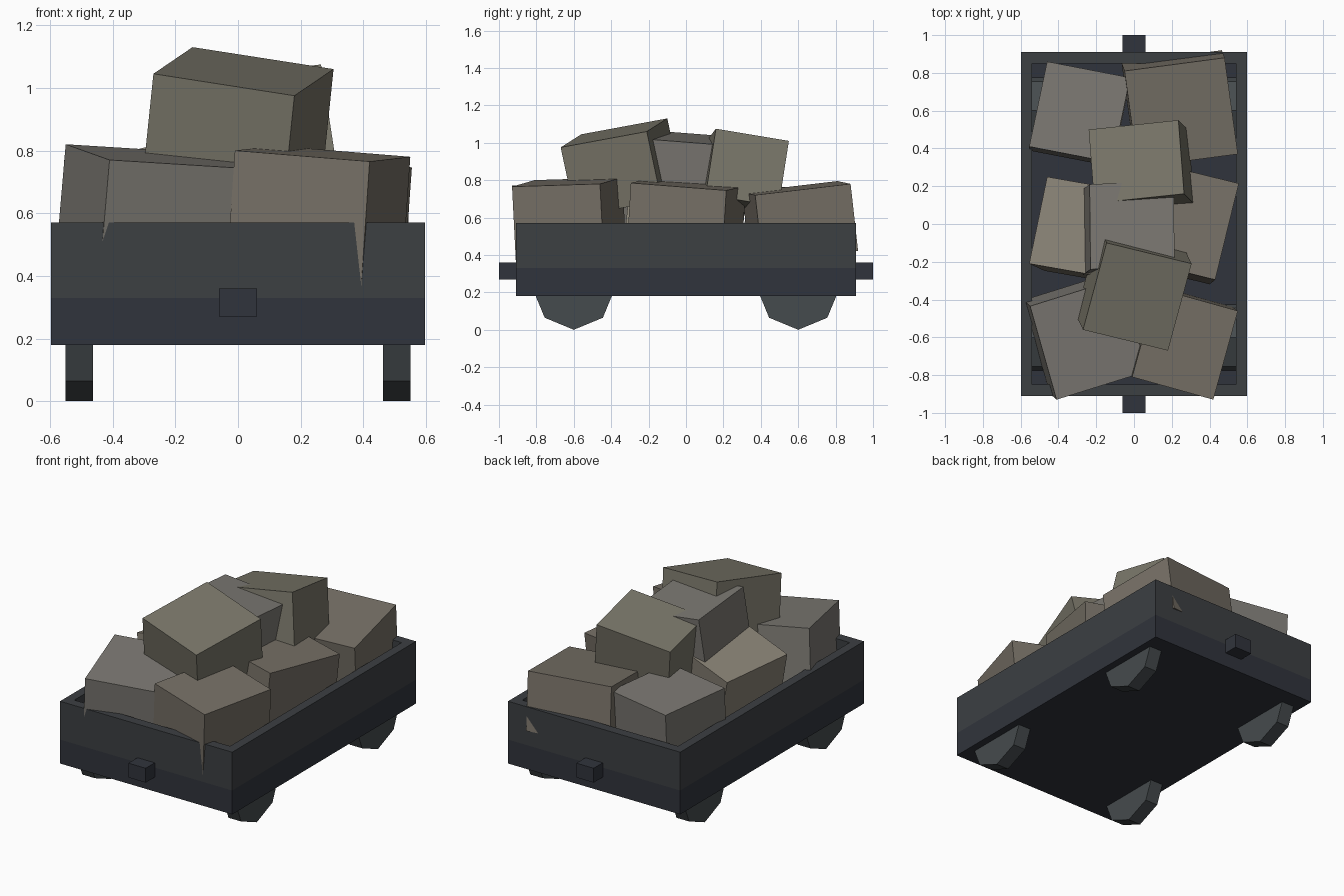
import bpy, bmesh, math
from mathutils import Vector, Matrix

if "Cube" in bpy.data.objects:
    bpy.data.objects.remove(bpy.data.objects["Cube"])


def material(name, rgb):
    m = bpy.data.materials.new(name)
    m.diffuse_color = (*rgb, 1)
    m.use_nodes = True
    m.node_tree.nodes["Principled BSDF"].inputs["Base Color"].default_value = m.diffuse_color
    return m


WALL = material("dark_steel", (0.045, 0.05, 0.055))
BASE = material("blue_steel", (0.03, 0.034, 0.045))
WHEEL = material("wheel_steel", (0.06, 0.07, 0.075))
ROCKS = [material("rock_warm", (0.185, 0.165, 0.135)),
         material("rock_grey", (0.2, 0.19, 0.17)),
         material("rock_olive", (0.19, 0.18, 0.14)),
         material("rock_pale", (0.25, 0.225, 0.18))]


def finish(name, bm, mat):
    bmesh.ops.recalc_face_normals(bm, faces=bm.faces)
    me = bpy.data.meshes.new(name)
    bm.to_mesh(me)
    bm.free()
    me.materials.append(mat)
    ob = bpy.data.objects.new(name, me)
    bpy.context.collection.objects.link(ob)
    return ob


def box(name, lo, hi, mat):
    bm = bmesh.new()
    lo, hi = Vector(lo), Vector(hi)
    bmesh.ops.create_cube(bm, size=1, matrix=Matrix.Translation((lo + hi) / 2)
                          @ Matrix.Diagonal((*(hi - lo), 1)))
    return finish(name, bm, mat)


def rock(name, corner, a, b, height, mat):
    """Tilted block from three top corners, extended down along its normal."""
    p, a, b = Vector(corner), Vector(a), Vector(b)
    n = (a - p).cross(b - p).normalized()
    n *= math.copysign(height, n.z)
    top = [p, a, a + b - p, b]
    bm = bmesh.new()
    face = bm.faces.new([bm.verts.new(v) for v in top])
    ext = bmesh.ops.extrude_face_region(bm, geom=[face], use_keep_orig=True)
    for v in ext["geom"]:
        if isinstance(v, bmesh.types.BMVert):
            v.co -= n
    return finish(name, bm, mat)


# Chassis slab, also the floor of the tub
box("chassis", (-0.597, -0.91, 0.18), (0.597, 0.91, 0.33), BASE)

# Tub walls
for s, side in ((-1, "left"), (1, "right")):
    x = sorted((s * 0.54, s * 0.597))
    box(f"{side}_wall", (x[0], -0.91, 0.33), (x[1], 0.91, 0.57), WALL)
for s, end in ((-1, "front"), (1, "back")):
    y = sorted((s * 0.85, s * 0.91))
    box(f"{end}_wall", (-0.54, y[0], 0.33), (0.54, y[1], 0.57), WALL)
    # Coupling blocks
    y = sorted((s * 0.91, s * 1.0))
    box(f"{end}_coupler", (-0.06, y[0], 0.27), (0.06, y[1], 0.36), BASE)

# Eight-sided wheels
for sx, side in ((-1, "left"), (1, "right")):
    for sy, end in ((-1, "front"), (1, "back")):
        bm = bmesh.new()
        bmesh.ops.create_cone(bm, cap_ends=True, segments=8, radius1=0.22,
                              radius2=0.22, depth=0.087,
                              matrix=Matrix.Translation((sx * 0.507, sy * 0.6, 0.22))
                              @ Matrix.Rotation(math.pi / 2, 4, 'Y'))
        finish(f"{end}_{side}_wheel", bm, WHEEL)

# Lower layer of rocks
rock("rock_front_left", (-.41, -.93, .77), (.07, -.78, .74), (-.55, -.435, .82), .42, ROCKS[1])
rock("rock_front_right", (.42, -.93, .765), (.55, -.46, .78), (-.01, -.81, .80), .42, ROCKS[0])
rock("rock_mid_left", (-.555, -.21, .745), (-.10, -.29, .86), (-.46, .25, .717), .36, ROCKS[3])
rock("rock_mid_right", (.43, -.295, .785), (.555, .215, .745), (.0, -.19, .81), .40, ROCKS[0])
rock("rock_back_left", (-.46, .86, .745), (-.02, .775, .75), (-.555, .41, .77), .38, ROCKS[1])
rock("rock_back_right", (.48, .88, .78), (-.05, .81, .795), (.55, .37, .72), .36, ROCKS[0])

# Upper layer of rocks
rock("rock_top_front", (-.27, -.56, 1.045), (.18, -.67, .975), (-.145, -.10, 1.13), .38, ROCKS[2])
rock("rock_top_middle", (-.23, -.24, 1.07), (.215, -.22, 1.02), (-.235, .21, 1.035), .38, ROCKS[1])
rock("rock_top_back", (.235, .55, 1.01), (-.24, .50, .945), (.265, .16, 1.075), .36, ROCKS[2])
